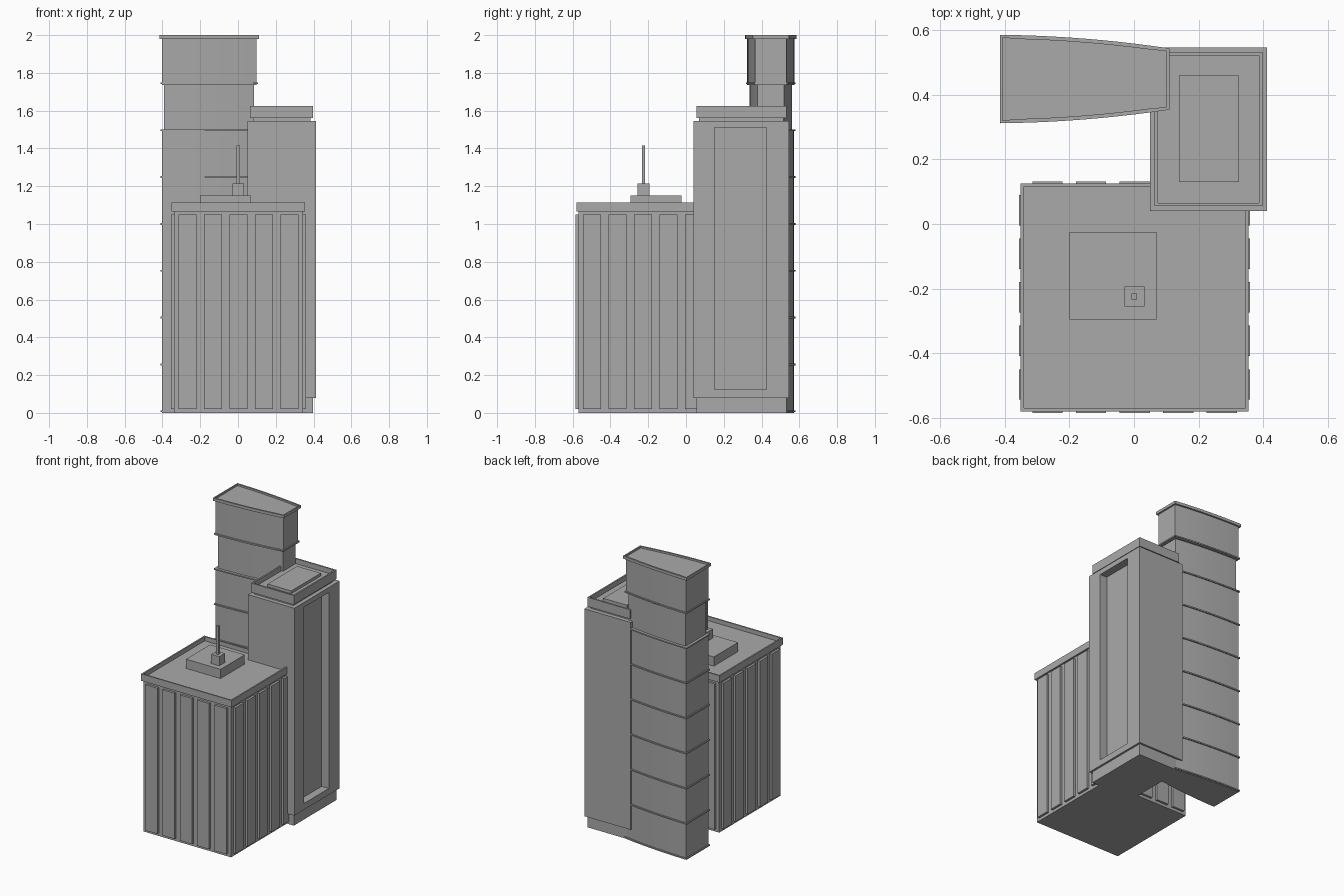
import bpy, bmesh
from mathutils import Vector

if "Cube" in bpy.data.objects:
    bpy.data.objects.remove(bpy.data.objects["Cube"])

GREY = (0.4, 0.4, 0.4, 1)
concrete = bpy.data.materials.new("grey concrete")
concrete.use_nodes = True
concrete.diffuse_color = GREY
concrete.node_tree.nodes["Principled BSDF"].inputs["Base Color"].default_value = GREY


def finish(name, bm):
    bmesh.ops.recalc_face_normals(bm, faces=bm.faces)
    mesh = bpy.data.meshes.new(name)
    bm.to_mesh(mesh)
    bm.free()
    mesh.materials.append(concrete)
    obj = bpy.data.objects.new(name, mesh)
    bpy.context.collection.objects.link(obj)
    return obj


def extrude_outline(outline, z0, z1):
    bm = bmesh.new()
    base = bm.faces.new([bm.verts.new((x, y, z0)) for x, y in outline])
    new = bmesh.ops.extrude_face_region(bm, geom=[base])["geom"]
    verts = [v for v in new if isinstance(v, bmesh.types.BMVert)]
    bmesh.ops.translate(bm, verts=verts, vec=(0, 0, z1 - z0))
    # extruding a lone face keeps the base as the bottom cap
    bmesh.ops.recalc_face_normals(bm, faces=bm.faces)
    return bm


def facing(bm, direction):
    d = Vector(direction)
    bm.normal_update()
    return max(bm.faces, key=lambda f: f.normal.dot(d) * 10 + f.calc_center_median().dot(d))


def prism(name, outline, z0, z1, rim=0, depth=0):
    """Extruded outline, optionally with a sunken roof behind a parapet."""
    bm = extrude_outline(outline, z0, z1)
    if rim:
        roof = facing(bm, (0, 0, 1))
        bmesh.ops.inset_region(bm, faces=[roof], thickness=rim)
        bmesh.ops.inset_region(bm, faces=[roof], thickness=0, depth=-depth)
    return finish(name, bm)


def rect(x0, x1, y0, y1):
    return [(x0, y0), (x1, y0), (x1, y1), (x0, y1)]


def box(name, x0, x1, y0, y1, z0, z1, rim=0, depth=0):
    return prism(name, rect(x0, x1, y0, y1), z0, z1, rim, depth)


# Low square block with a parapet roof
CX, CY, HALF = 0.002, -0.227, 0.342
box("low_block_body", CX - HALF, CX + HALF, CY - HALF, CY + HALF, 0, 1.07)
R = HALF + 0.011
box("low_block_cornice", CX - R, CX + R, CY - R, CY + R, 1.066, 1.115, 0.014, 0.03)

# Vertical facade panels on all four sides
for i in range(5):
    c = (i - 2) * 0.135
    for side, s in (("front", -1), ("back", 1)):
        y = sorted((CY + s * (HALF - 0.01), CY + s * (HALF + 0.016)))
        box(f"{side}_panel_{i + 1}", CX + c - 0.047, CX + c + 0.047, *y, 0.02, 1.05)
    for side, s in (("right", -1), ("left", 1)):
        x = sorted((CX + s * (HALF - 0.01), CX + s * (HALF + 0.016)))
        box(f"{side}_panel_{i + 1}", *x, CY + c - 0.047, CY + c + 0.047, 0.02, 1.05)

# Rooftop plant room and mast
box("plant_room", -0.2, 0.07, -0.295, -0.025, 1.08, 1.15)
box("mast_base", -0.03, 0.033, -0.256, -0.194, 1.15, 1.215)
box("mast", -0.008, 0.01, -0.234, -0.216, 1.215, 1.415)

# Middle tower with one tall recessed bay
box("middle_tower_plinth", 0.064, 0.398, 0.055, 0.532, 0, 0.085)
bm = extrude_outline(rect(0.05, 0.412, 0.04, 0.546), 0.08, 1.545)
bay = facing(bm, (1, 0, 0))
bmesh.ops.inset_region(bm, faces=[bay], thickness=0.04)
for v in bay.verts:
    v.co.y = 0.15 if v.co.y < 0.3 else 0.425
    v.co.z = 0.125 if v.co.z < 0.8 else 1.51
bmesh.ops.inset_region(bm, faces=[bay], thickness=0, depth=-0.056)
finish("middle_tower_body", bm)
box("middle_tower_neck", 0.08, 0.383, 0.07, 0.516, 1.54, 1.565)
box("middle_tower_parapet", 0.064, 0.398, 0.055, 0.532, 1.56, 1.625, 0.015, 0.035)
box("middle_tower_skylight", 0.14, 0.325, 0.13, 0.46, 1.58, 1.61)


# Tall tapered tower with gently bowed long sides
def bowed(offset):
    x0, x1, steps = -0.415 + offset, 0.11 - offset, 10
    front, back = [], []
    for i in range(steps + 1):
        t = i / steps
        half = 0.137 + (0.095 - 0.137) * t + 0.036 * t * (1 - t) - offset
        x = x0 + (x1 - x0) * t
        front.append((x, 0.449 - half))
        back.append((x, 0.449 + half))
    return front + back[::-1]


prism("tall_tower_shaft", bowed(0.013), 0, 1.5)
prism("tall_tower_waist", bowed(0.024), 1.495, 1.74)
prism("tall_tower_crown", bowed(0.012), 1.735, 1.985)
prism("tall_tower_parapet", bowed(0), 1.98, 2.0, 0.012, 0.012)
for i in range(8):
    z = 0.004 + i * 0.248
    prism(f"floor_ledge_{i + 1}", bowed(0.005), z, z + 0.009)

# Crisp edges, smooth bowed walls
bpy.ops.object.select_all(action="DESELECT")
for obj in bpy.data.objects:
    if obj.name.startswith(("tall_tower", "floor_ledge")):
        obj.select_set(True)
        bpy.context.view_layer.objects.active = obj
bpy.ops.object.shade_smooth_by_angle()
